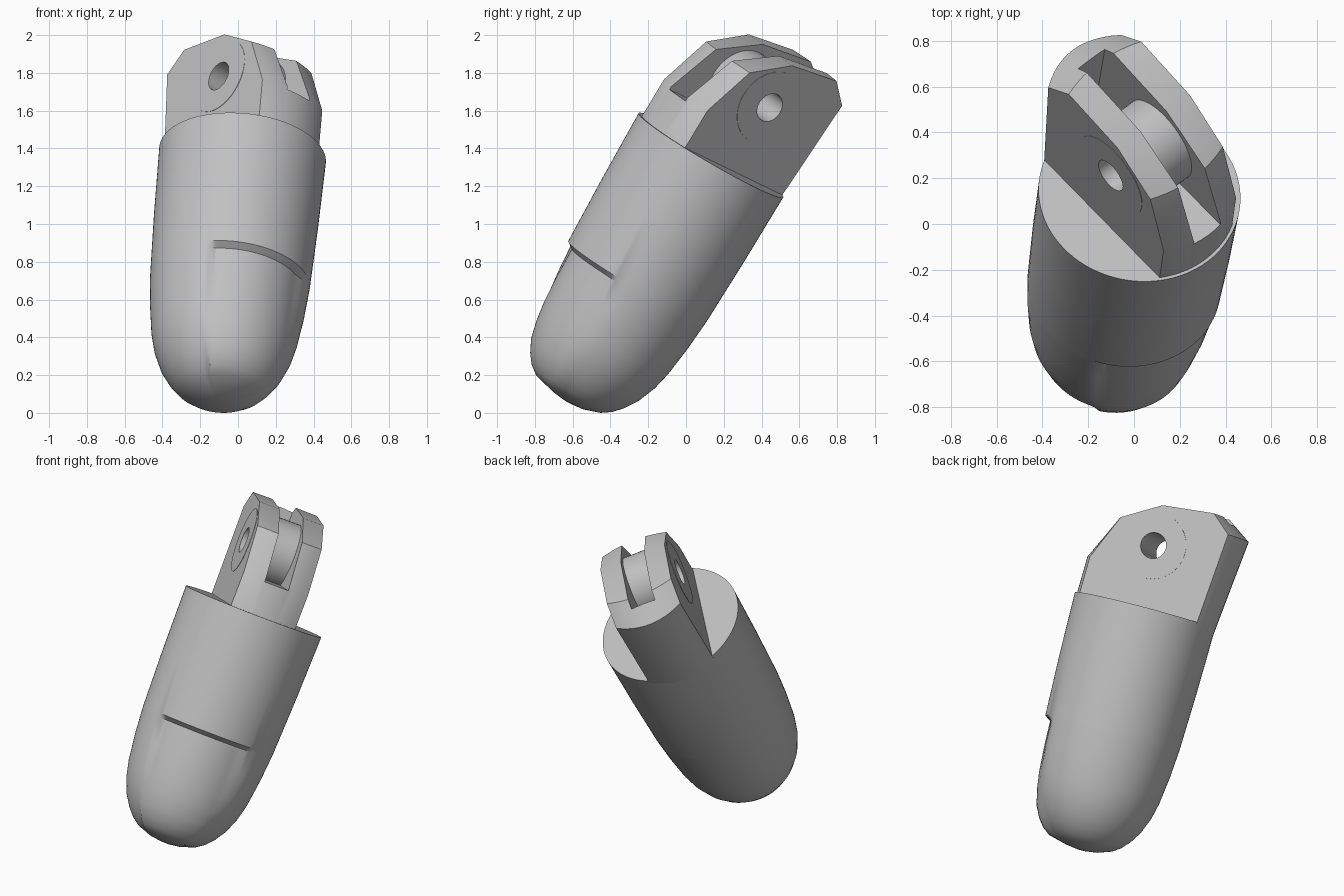
import bpy, bmesh, math
from mathutils import Matrix, Vector

cube = bpy.data.objects.get("Cube")
if cube:
    bpy.data.objects.remove(cube)

# Local frame: u across the front, v along the hinge pin, w along the segment
axis = Vector((0.086, 0.502, 0.861)).normalized()
across = Vector((0.661, -0.675, 0.327))
across = (across - axis * across.dot(axis)).normalized()
hinge = axis.cross(across)
FRAME = Matrix.Translation((0.024, 0.132, 1.364)) @ Matrix((across, hinge, axis)).transposed().to_4x4()

grey = bpy.data.materials.new("plain grey")
grey.use_nodes = True
grey.diffuse_color = (0.53, 0.53, 0.53, 1)
grey.node_tree.nodes["Principled BSDF"].inputs["Base Color"].default_value = (0.53, 0.53, 0.53, 1)


def loft(name, rings):
    """Skin closed rings of equal length and cap both ends."""
    bm = bmesh.new()
    loops = [[bm.verts.new(p) for p in ring] for ring in rings]
    n = len(loops[0])
    for a, b in zip(loops, loops[1:]):
        for i in range(n):
            j = (i + 1) % n
            bm.faces.new((a[i], a[j], b[j], b[i]))
    bm.faces.new(loops[0])
    bm.faces.new(loops[-1])
    bmesh.ops.recalc_face_normals(bm, faces=bm.faces)
    mesh = bpy.data.meshes.new(name)
    bm.to_mesh(mesh)
    bm.free()
    ob = bpy.data.objects.new(name, mesh)
    bpy.context.collection.objects.link(ob)
    ob.matrix_world = FRAME
    mesh.materials.append(grey)
    return ob


def disc(radius, v, w, n=48):
    turn = [math.tau * i / n for i in range(n)]
    return [(radius * math.cos(t), v, w + radius * math.sin(t)) for t in turn]


def activate(ob):
    bpy.ops.object.select_all(action='DESELECT')
    ob.select_set(True)
    bpy.context.view_layer.objects.active = ob


def cut(ob, cutter):
    activate(ob)
    mod = ob.modifiers.new("cut", 'BOOLEAN')
    mod.operation = 'DIFFERENCE'
    mod.solver = 'EXACT'
    mod.object = cutter
    bpy.ops.object.modifier_apply(modifier=mod.name)


def smooth(ob, angle):
    activate(ob)
    bpy.ops.object.shade_smooth_by_angle(angle=math.radians(angle))


def clamp(x):
    return max(0.0, min(1.0, x))


# Body: rounded barrel with a shallow panel let into its front
# Rows hold w, barrel radius, panel radius
ROWS = [(0, .443, .443), (-.4, .436, .436), (-.775, .424, .424), (-.8, .422, .387),
        (-.95, .41, .383), (-1.12, .388, .372), (-1.22, .365, .358), (-1.32, .325, .335),
        (-1.39, .28, .3), (-1.44, .235, .262), (-1.475, .185, .215), (-1.505, .1, .1),
        (-1.515, .03, .03)]


def body_ring(w, barrel, panel, n=96):
    ring = []
    for i in range(n):
        deg = 360 * i / n - 180
        inside = clamp((deg + 58) / 5) * clamp((42 - deg) / 18)
        r = barrel + (panel - barrel) * inside
        t = math.radians(deg)
        ring.append((r * math.cos(t), r * math.sin(t), w))
    return ring


body = loft("body", [body_ring(*row) for row in ROWS])
smooth(body, 32)

# Tongue: slab with a faceted outline, bulging at front and back
HALF = 0.2125


def tongue_ring(v):
    front = math.sqrt(0.43 ** 2 - v * v)
    bulge = 0.075 * (1 - (v / HALF) ** 2)
    return [(front, v, -0.05), (front - 0.005, v, 0.23), (0.245 + bulge * 0.5, v, 0.51),
            (0.01, v, 0.643), (-0.315 - bulge * 0.5, v, 0.672),
            (-0.437 - bulge, v, 0.567), (-0.386 - bulge * 0.75, v, -0.05)]


tongue = loft("hinge_tongue", [tongue_ring(HALF * i / 6) for i in range(-6, 7)])

# Boss around the pin hole, crossing the slot
boss = loft("hinge_boss", [disc(0.205, v, 0.39) for v in (-HALF - 0.002, HALF + 0.002)])

# Slot and pin hole
slot = loft("slot_cutter", [[(u, v, w) for u, w in ((0.7, 0.21), (0.7, 0.9), (-0.4, 0.9), (-0.4, 0.21))]
                            for v in (-0.078, 0.078)])
hole = loft("hole_cutter", [disc(0.08, v, 0.39) for v in (-0.5, 0.5)])
cut(tongue, slot)
for part in (tongue, boss):
    cut(part, hole)
    smooth(part, 25)
for helper in (slot, hole):
    bpy.data.objects.remove(helper)
